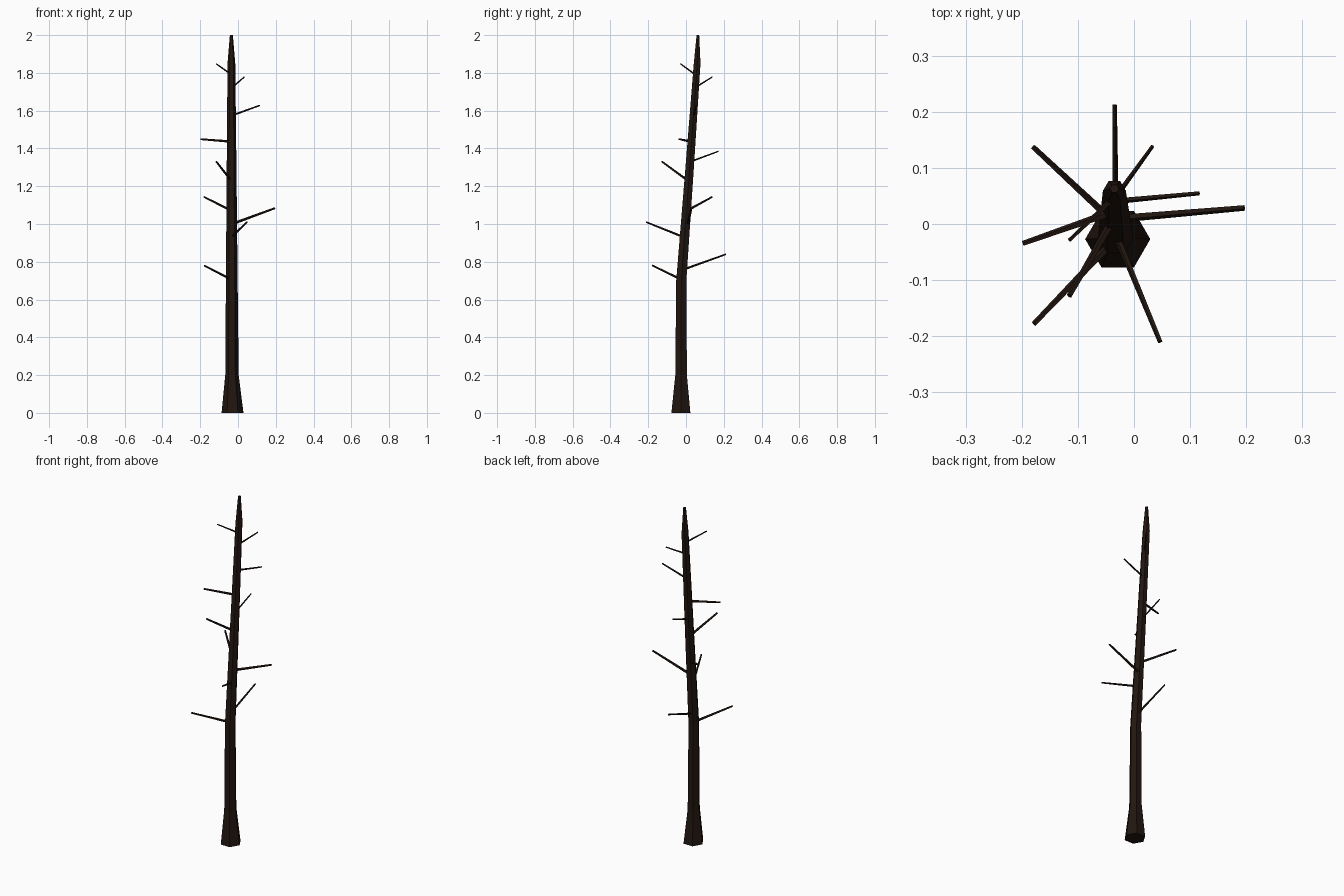
import bpy, bmesh, math
from mathutils import Vector

if "Cube" in bpy.data.objects:
    bpy.data.objects.remove(bpy.data.objects["Cube"])

bark = bpy.data.materials.new("dark_bark")
bark.diffuse_color = (0.016, 0.008, 0.005, 1)
bark.use_nodes = True
bark.node_tree.nodes["Principled BSDF"].inputs["Base Color"].default_value = bark.diffuse_color


def loft(name, rings):
    """Skin a list of equal-length point rings and cap both ends."""
    bm = bmesh.new()
    loops = [[bm.verts.new(p) for p in ring] for ring in rings]
    n = len(loops[0])
    for a, b in zip(loops, loops[1:]):
        for i in range(n):
            j = (i + 1) % n
            bm.faces.new((a[i], a[j], b[j], b[i]))
    bm.faces.new(loops[0][::-1])
    bm.faces.new(loops[-1])
    bmesh.ops.recalc_face_normals(bm, faces=bm.faces)
    me = bpy.data.meshes.new(name)
    bm.to_mesh(me)
    bm.free()
    me.materials.append(bark)
    ob = bpy.data.objects.new(name, me)
    bpy.context.collection.objects.link(ob)


def ring(c, r, n, u=Vector((1, 0, 0)), v=Vector((0, 1, 0))):
    return [Vector(c) + r * (math.cos(2 * math.pi * i / n) * u + math.sin(2 * math.pi * i / n) * v)
            for i in range(n)]


# Trunk: six-sided, flared foot, leaning back above z = 0.7
trunk = [(-.029, -.027, 0, .058), (-.032, -.026, .2, .0355), (-.033, -.025, .7, .031),
         (-.034, .018, 1.28, .026), (-.035, .059, 1.85, .0205), (-.035, .063, 2, .008)]
loft("trunk", [ring((x, y, z), r, 6) for x, y, z, r in trunk])

# Bare branches: point at the bark, tip, thickness at the tip
branches = [
    ((-.055, -.050, .717), (-.178, -.178, .780), .0050),
    ((-.033, .003, .765), (-.035, .212, .840), .0045),
    ((-.023, -.040, .942), (.047, -.210, 1.010), .0045),
    ((-.005, .012, 1.010), (.196, .029, 1.084), .0055),
    ((-.060, .025, 1.082), (-.180, .137, 1.143), .0050),
    ((-.050, -.015, 1.247), (-.115, -.128, 1.330), .0050),
    ((-.035, .045, 1.338), (-.035, .172, 1.385), .0035),
    ((-.058, .014, 1.438), (-.198, -.035, 1.449), .0050),
    ((-.012, .043, 1.582), (.116, .055, 1.628), .0040),
    ((-.050, .033, 1.802), (-.115, -.029, 1.848), .0035),
    ((-.017, .070, 1.735), (.033, .139, 1.778), .0035),
]
for k, (a, b, r) in enumerate(branches, 1):
    a, b = Vector(a), Vector(b)
    d = (b - a).normalized()
    u = d.cross(Vector((0, 0, 1))).normalized()
    v = u.cross(d)
    loft(f"branch_{k}", [ring(a - d * .02, r * 1.4, 5, u, v), ring(b, r, 5, u, v)])
